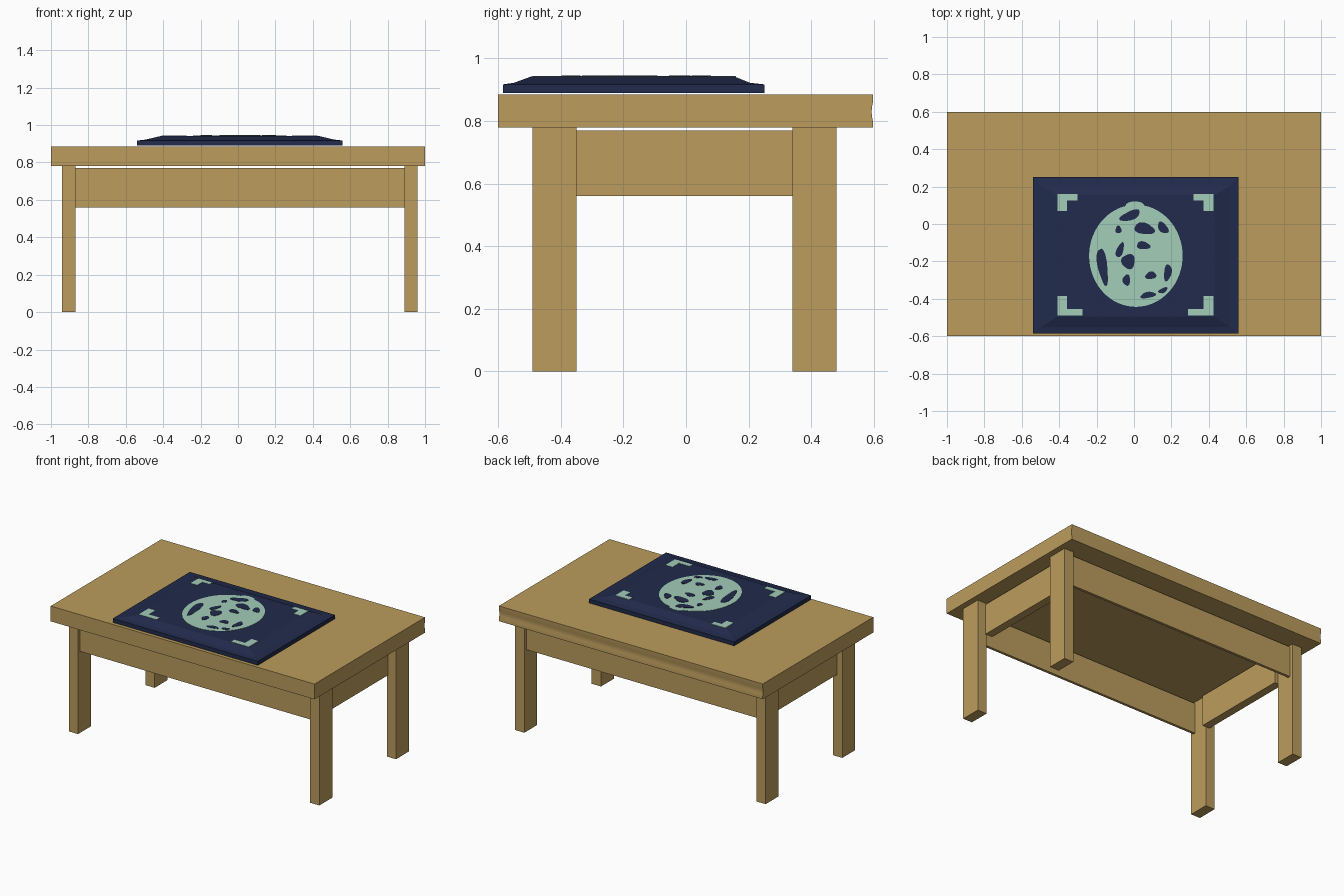
import bpy, bmesh, math

if "Cube" in bpy.data.objects:
    bpy.data.objects.remove(bpy.data.objects["Cube"])


def material(name, rgb):
    lin = [((c / 255 + 0.055) / 1.055) ** 2.4 for c in rgb]
    m = bpy.data.materials.new(name)
    m.diffuse_color = (*lin, 1)
    m.use_nodes = True
    m.node_tree.nodes["Principled BSDF"].inputs["Base Color"].default_value = m.diffuse_color
    return m


wood = material("tan wood", (188, 156, 93))
navy = material("navy", (33, 43, 76))
mint = material("pale mint", (162, 205, 185))


def finish(name, bm, mat):
    bmesh.ops.recalc_face_normals(bm, faces=bm.faces)
    me = bpy.data.meshes.new(name)
    bm.to_mesh(me)
    bm.free()
    me.materials.append(mat)
    ob = bpy.data.objects.new(name, me)
    bpy.context.collection.objects.link(ob)
    return ob


def loft(name, rings, mat):
    """Join equal-length rings of points and cap both ends."""
    bm = bmesh.new()
    vs = [[bm.verts.new(p) for p in r] for r in rings]
    n = len(rings[0])
    for a, b in zip(vs, vs[1:]):
        for i in range(n):
            j = (i + 1) % n
            bm.faces.new((a[i], a[j], b[j], b[i]))
    bm.faces.new(vs[0])
    bm.faces.new(vs[-1])
    return finish(name, bm, mat)


def rect(x0, x1, y0, y1, z):
    return [(x0, y0, z), (x1, y0, z), (x1, y1, z), (x0, y1, z)]


def box(name, x0, x1, y0, y1, z0, z1, mat):
    return loft(name, [rect(x0, x1, y0, y1, z) for z in (z0, z1)], mat)


def plate(name, pts, z0, z1, mat):
    return loft(name, [[(x, y, z) for x, y in pts] for z in (z0, z1)], mat)


def ellipse(cx, cy, rx, ry, tilt=0, n=24, wobble=0.0):
    t, pts = math.radians(tilt), []
    for i in range(n):
        a = 2 * math.pi * i / n
        k = 1 + wobble * math.sin(3 * a + cx * 40)
        u, v = rx * k * math.cos(a), ry * k * math.sin(a)
        pts.append((cx + u * math.cos(t) - v * math.sin(t),
                    cy + u * math.sin(t) + v * math.cos(t)))
    return pts


# Table top, with a very shallow softened groove along the back edge
prof = [(-0.6, 0.78), (0.597, 0.78), (0.597, 0.80), (0.594, 0.815), (0.593, 0.83),
        (0.594, 0.845), (0.597, 0.86), (0.598, 0.885), (-0.6, 0.885)]
top = loft("table_top", [[(x, y, z) for y, z in prof] for x in (-1, 1)], wood)
for p in top.data.polygons:
    p.use_smooth = p.normal.y > 0.5

# Legs
for side, x0, x1 in (("left", -0.94, -0.87), ("right", 0.89, 0.96)):
    for end, y0, y1 in (("front", -0.49, -0.35), ("back", 0.34, 0.48)):
        box(f"{end}_{side}_leg", x0, x1, y0, y1, 0, 0.78, wood)

# Aprons between the legs, just short of the top
box("front_apron", -0.87, 0.89, -0.47, -0.452, 0.56, 0.77, wood)
box("back_apron", -0.87, 0.89, 0.438, 0.456, 0.56, 0.77, wood)
box("left_apron", -0.90, -0.845, -0.35, 0.34, 0.56, 0.77, wood)
box("right_apron", 0.845, 0.90, -0.35, 0.34, 0.56, 0.77, wood)

# Framed board lying on the table, stepped and sloped rim
loft("board", [rect(-0.54, 0.56, -0.585, 0.25, 0.89),
               rect(-0.54, 0.56, -0.585, 0.25, 0.917),
               rect(-0.495, 0.515, -0.55, 0.205, 0.922),
               rect(-0.41, 0.43, -0.495, 0.155, 0.942)], navy)

# Corner brackets
for name, x, y, sx, sy, w, h in (
        ("back_left_bracket", -0.41, 0.16, 1, -1, 0.107, 0.09),
        ("back_right_bracket", 0.425, 0.16, -1, -1, 0.107, 0.09),
        ("front_left_bracket", -0.41, -0.49, 1, 1, 0.135, 0.105),
        ("front_right_bracket", 0.425, -0.49, -1, 1, 0.135, 0.105)):
    a, b = 0.053, 0.035
    shape = [(0, 0), (w, 0), (w, b), (a, b), (a, h), (0, h)]
    plate(name, [(x + sx * u, y + sy * v) for u, v in shape], 0.938, 0.944, mint)

# Round emblem with a small bump on top
plate("emblem_disc", ellipse(0.01, -0.17, 0.25, 0.273, n=64), 0.940, 0.944, mint)
plate("emblem_bump", ellipse(0.005, 0.098, 0.05, 0.023), 0.940, 0.9438, mint)

# Dark spots on the emblem: x, y, radii, tilt
spots = [(-0.02, 0.045, 0.058, 0.024, 22), (-0.083, -0.03, 0.016, 0.02, 0),
         (0.055, -0.025, 0.055, 0.03, -12), (0.155, -0.02, 0.036, 0.022, -50),
         (0.05, -0.115, 0.036, 0.021, -8), (-0.03, -0.2, 0.036, 0.04, 0),
         (-0.075, -0.14, 0.018, 0.042, -20), (-0.168, -0.225, 0.026, 0.1, 9),
         (0.18, -0.26, 0.02, 0.045, -8), (0.09, -0.275, 0.03, 0.02, 10),
         (-0.04, -0.3, 0.02, 0.03, 0), (0.075, -0.38, 0.042, 0.016, 10),
         (0.155, -0.355, 0.026, 0.013, 25)]
for i, (x, y, rx, ry, t) in enumerate(spots):
    plate(f"emblem_spot_{i + 1}", ellipse(x, y, rx, ry, t, wobble=0.1), 0.942, 0.946, navy)
